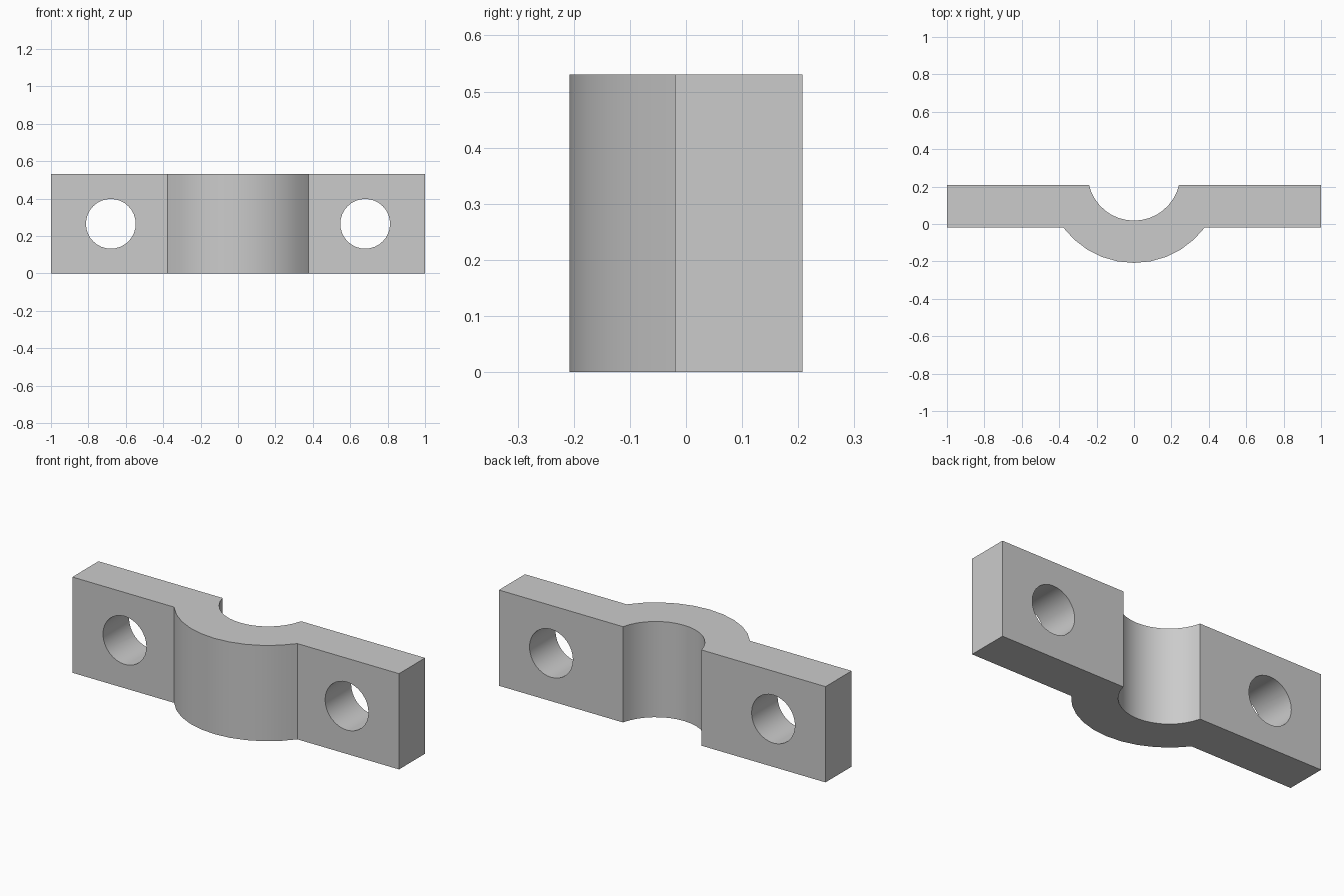
import bpy
import bmesh
import math

HEIGHT = 0.53
BACK, FRONT = 0.208, -0.02        # plate faces along y
AXIS_Y = 0.265                    # shared centre of both arcs
BORE_R, OUTER_R = 0.247, 0.473
HOLE_X, HOLE_R = 0.68, 0.133

cube = bpy.data.objects.get("Cube")
if cube:
    bpy.data.objects.remove(cube, do_unlink=True)

# One plain grey for the whole part
grey = bpy.data.materials.new("plain grey")
grey.use_nodes = True
colour = (0.6, 0.6, 0.6, 1)
grey.diffuse_color = colour
grey.node_tree.nodes["Principled BSDF"].inputs["Base Color"].default_value = colour


def arc(radius, y_end, segments):
    """Points from -x to +x on the arc below the axis, ending at height y_end."""
    half = math.acos((AXIS_Y - y_end) / radius)
    angles = [half * (2 * i / segments - 1) for i in range(segments + 1)]
    return [(radius * math.sin(a), AXIS_Y - radius * math.cos(a)) for a in angles]


# Clamp outline: flanges, outer bulge and half bore
outline = [(-1, FRONT)] + arc(OUTER_R, FRONT, 10) + [(1, FRONT), (1, BACK)]
outline += arc(BORE_R, BACK, 16)[::-1] + [(-1, BACK)]

bm = bmesh.new()
base = bm.faces.new([bm.verts.new((x, y, 0)) for x, y in outline])
walls = bmesh.ops.extrude_face_region(bm, geom=[base])["geom"]
top = [v for v in walls if isinstance(v, bmesh.types.BMVert)]
bmesh.ops.translate(bm, verts=top, vec=(0, 0, HEIGHT))
bmesh.ops.recalc_face_normals(bm, faces=bm.faces)
mesh = bpy.data.meshes.new("clamp_half")
bm.to_mesh(mesh)
bm.free()
mesh.materials.append(grey)
clamp = bpy.data.objects.new("clamp_half", mesh)
bpy.context.collection.objects.link(clamp)

# Bolt holes through both flanges
for side in (-1, 1):
    bpy.ops.mesh.primitive_cylinder_add(
        vertices=32, radius=HOLE_R, depth=1,
        location=(side * HOLE_X, 0, HEIGHT / 2), rotation=(math.pi / 2, 0, 0))
    cutter = bpy.context.object
    cutter.name = "bolt_hole_cutter"
    cutter.hide_render = True
    cutter.data.materials.append(grey)
    cut = clamp.modifiers.new("bolt_hole", "BOOLEAN")
    cut.operation = "DIFFERENCE"
    cut.solver = "EXACT"
    cut.object = cutter
    bpy.context.view_layer.objects.active = clamp
    bpy.ops.object.modifier_apply(modifier=cut.name)
    bpy.data.objects.remove(cutter, do_unlink=True)

# Smooth curves, crisp corners
bpy.ops.object.select_all(action="DESELECT")
clamp.select_set(True)
bpy.context.view_layer.objects.active = clamp
bpy.ops.object.shade_smooth_by_angle(angle=math.radians(30))
